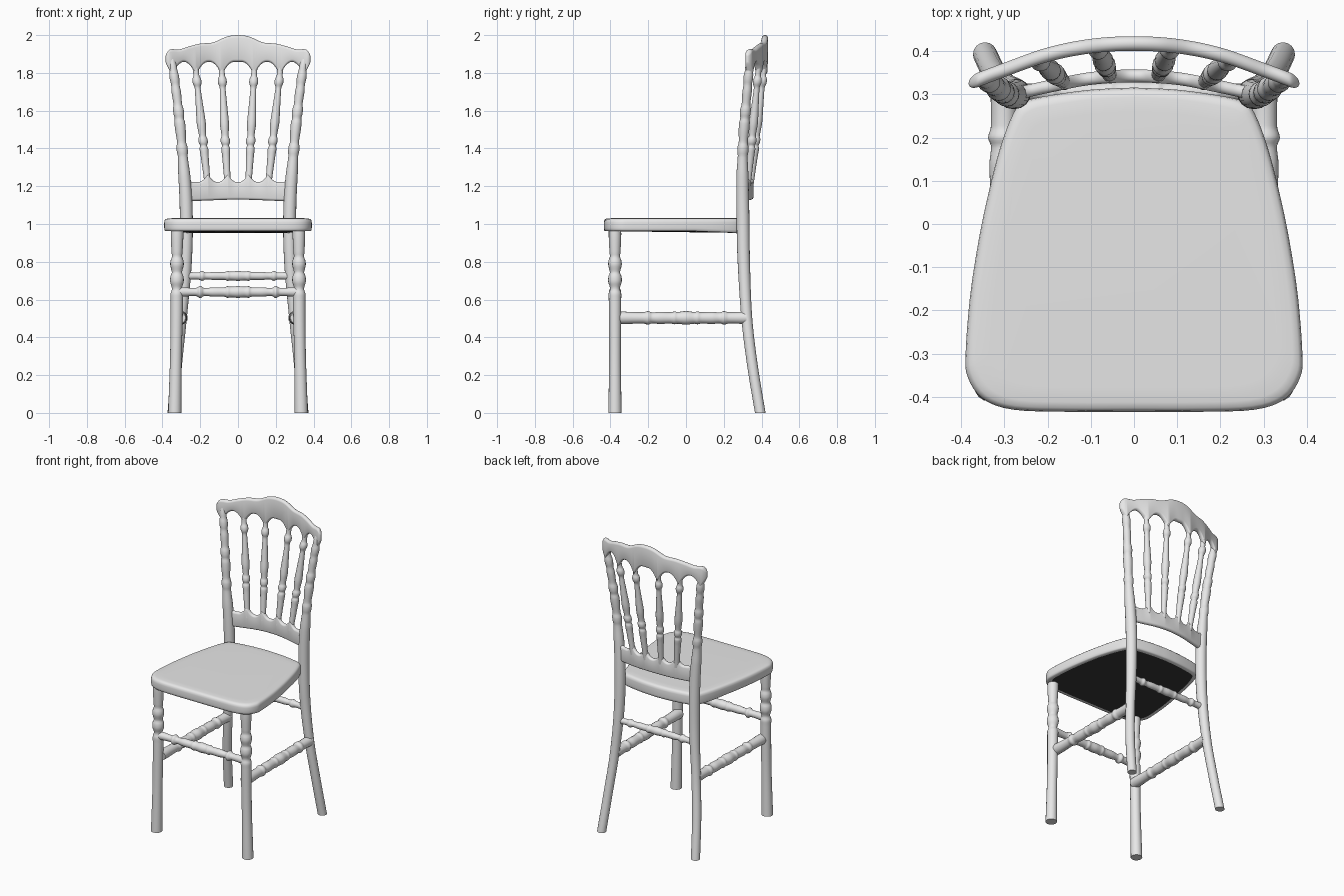
import bpy, bmesh, math

old = bpy.data.objects.get("Cube")
if old:
    bpy.data.objects.remove(old, do_unlink=True)


def material(name, value):
    m = bpy.data.materials.new(name)
    m.use_nodes = True
    col = (value, value, value, 1)
    m.diffuse_color = col
    m.node_tree.nodes["Principled BSDF"].inputs["Base Color"].default_value = col
    return m


GREY = material("light grey", 0.8)
DARK = material("dark underside", 0.04)


def smooth(knots):
    """Smooth function through (s, value) knots."""
    n = len(knots)

    def slope(i):
        a, b = knots[max(i - 1, 0)], knots[min(i + 1, n - 1)]
        return (b[1] - a[1]) / (b[0] - a[0])

    def f(s):
        s = min(max(s, knots[0][0]), knots[-1][0])
        i = 0
        while i < n - 2 and s > knots[i + 1][0]:
            i += 1
        (s0, a), (s1, b) = knots[i], knots[i + 1]
        h = s1 - s0
        t = (s - s0) / h
        e = t * t * (3 - 2 * t)
        return (a + (b - a) * e + h * slope(i) * t * (1 - t) ** 2
                - h * slope(i + 1) * t * t * (1 - t))
    return f


def mirrored(knots):
    return [(-s, v) for s, v in reversed(knots) if s > 0] + knots


def skin(name, rings, mats=(GREY,)):
    """Join a stack of vertex rings into a capped solid; the first cap takes the last material."""
    bm = bmesh.new()
    loops = [[bm.verts.new(p) for p in ring] for ring in rings]
    n = len(loops[0])
    for a, b in zip(loops, loops[1:]):
        for i in range(n):
            j = (i + 1) % n
            bm.faces.new((a[i], a[j], b[j], b[i]))
    first = bm.faces.new(loops[0][::-1])
    bm.faces.new(loops[-1])
    first.material_index = len(mats) - 1
    bmesh.ops.recalc_face_normals(bm, faces=bm.faces)
    mesh = bpy.data.meshes.new(name)
    bm.to_mesh(mesh)
    bm.free()
    obj = bpy.data.objects.new(name, mesh)
    bpy.context.collection.objects.link(obj)
    for m in mats:
        mesh.materials.append(m)
    bpy.ops.object.select_all(action="DESELECT")
    obj.select_set(True)
    bpy.context.view_layer.objects.active = obj
    bpy.ops.object.shade_smooth_by_angle(angle=math.radians(50))


def turned(name, axis, centre, radius, start, end, steps=90, sides=16):
    """Turned piece along an axis; centre(s) gives the other two coordinates."""
    rings = []
    for k in range(steps + 1):
        s = start + (end - start) * k / steps
        u, v = centre(s)
        ring = []
        for i in range(sides):
            a = math.tau * i / sides
            p = [u + radius(s) * math.cos(a), v + radius(s) * math.sin(a)]
            p.insert(axis, s)
            ring.append(p)
        rings.append(ring)
    skin(name, rings)


def rail(name, half, top, bottom, depth, thick, steps=140, sides=20):
    """Curved board across the back with rounded edges and ends."""
    rings = []
    for k in range(steps + 1):
        x = half * math.sin(math.pi * (k / steps - 0.5))
        inset = min(1, (half - abs(x)) / 0.022)
        taper = max(0.06, math.sqrt(1 - (1 - inset) ** 2))
        r = thick / 2 * taper
        mid = (top(x) + bottom(x)) / 2
        flat = (top(x) - bottom(x)) / 2 * (0.45 + 0.55 * taper) - r
        ring = []
        for i in range(sides):
            a = math.tau * (i + 0.5) / sides
            c, s = math.cos(a), math.sin(a)
            ring.append((x, depth(x) + r * c, mid + math.copysign(flat, s) + r * s))
        rings.append(ring)
    skin(name, rings)


def cusps(supports, width):
    """Peak height factor near each upright, giving arched edges between."""
    return lambda x: max(max(0, 1 - abs(abs(x) - s) / width) ** 2 for s in supports)


# Seat: rounded plan outline stacked in rings, underside dipping to the back
half_plan = [(0, -.435), (.15, -.435), (.28, -.43), (.35, -.405), (.385, -.355), (.39, -.3),
             (.38, -.17), (.362, -.05), (.342, .05), (.312, .17), (.28, .255), (.255, .283),
             (.2, .297), (.1, .311), (0, .316)]
fx = smooth([(i, p[0]) for i, p in enumerate(half_plan)])
fy = smooth([(i, p[1]) for i, p in enumerate(half_plan)])
last = len(half_plan) - 1
plan = [(fx(i / 4), fy(i / 4)) for i in range(last * 4 + 1)]
plan += [(-x, y) for x, y in plan[-2:0:-1]]
layers = [(.962, .93), (.962, .982), (.967, .996), (.978, 1), (1.008, 1), (1.02, .993),
          (1.027, .975), (1.03, .94), (1.031, .85)]


def seat_ring(z, k):
    return [(x * k, -.06 + (y + .06) * k, z - (.04 * max(0, y - .05) if z < 1 else 0))
            for x, y in plan]


skin("seat", [seat_ring(z, k) for z, k in layers], (GREY, DARK))

# Legs and back posts
front_r = smooth([(0, .035), (.3, .031), (.6, .033), (.635, .033), (.65, .027), (.665, .027),
                  (.695, .036), (.725, .034), (.742, .027), (.755, .029), (.785, .036),
                  (.81, .033), (.825, .027), (.85, .029), (.93, .033), (.98, .033)])
front_x = smooth([(0, .335), (.5, .325), (1, .322)])
back_x = smooth([(0, .345), (.25, .325), (.5, .3), (.8, .277), (1.1, .275), (1.4, .296),
                 (1.6, .315), (1.8, .34), (1.89, .352)])
back_y = smooth([(0, .393), (.25, .352), (.5, .322), (.8, .306), (1, .302), (1.3, .299),
                 (1.5, .307), (1.8, .332), (1.89, .338)])
back_r = smooth([(0, .028), (.5, .029), (.95, .034), (1.25, .032), (1.36, .026), (1.38, .029),
                 (1.41, .029), (1.43, .024), (1.5, .028), (1.54, .028), (1.56, .024), (1.58, .028),
                 (1.61, .028), (1.63, .023), (1.7, .025), (1.74, .022), (1.76, .025),
                 (1.79, .025), (1.81, .021), (1.84, .02), (1.89, .012)])
for side, label in ((1, "left"), (-1, "right")):
    turned(label + "_front_leg", 2, lambda z: (side * front_x(z), -.376), front_r, 0, .98, 110)
    turned(label + "_back_leg_and_post", 2, lambda z: (side * back_x(z), back_y(z)),
           back_r, 0, 1.89, 190)

# Stretchers
front_st = smooth(mirrored([(0, .031), (.04, .028), (.055, .031), (.07, .025), (.13, .025),
                            (.18, .021), (.2, .033), (.22, .022), (.31, .026)]))
back_st = smooth(mirrored([(0, .026), (.04, .023), (.055, .026), (.07, .021), (.13, .021),
                           (.17, .018), (.19, .026), (.21, .019), (.28, .022)]))
side_st = smooth(mirrored([(0, .036), (.045, .031), (.06, .034), (.08, .03), (.14, .032),
                           (.18, .029), (.2, .036), (.225, .03), (.33, .033)]))
turned("front_stretcher", 0, lambda x: (-.376, .64), front_st, -.31, .31, 110)
turned("back_stretcher", 0, lambda x: (.306, .725), back_st, -.27, .27, 110)
for side, label in ((1, "left"), (-1, "right")):
    turned(label + "_side_stretcher", 1, lambda y: (side * (.305 - .015 * y), .503),
           side_st, -.37, .32, 120)

# Crest rail and lower back rail
crest_top = smooth(mirrored([(0, 2), (.06, 1.992), (.13, 1.962), (.2, 1.955), (.26, 1.94),
                             (.31, 1.925), (.36, 1.924), (.385, 1.905)]))
crest_y = smooth(mirrored([(0, .418), (.1, .412), (.2, .392), (.3, .357), (.385, .325)]))
crest_cusp = cusps((.085, .222, .35), .065)
rail("crest_rail", .383, crest_top, lambda x: 1.858 - .07 * crest_cusp(x), crest_y, .034)

low_y = smooth(mirrored([(0, .343), (.1, .337), (.2, .318), (.28, .3)]))
low_cusp = cusps((.055, .16, .285), .05)
rail("lower_back_rail", .285, lambda x: 1.222 + .045 * low_cusp(x),
     lambda x: 1.125 + .004 * math.cos(x * 11), low_y, .03)

# Fanned back spindles
low, high = 1.2, 1.83
spindle_r = smooth([(low, .016), (1.25, .017), (1.36, .021), (1.4, .023), (1.415, .018),
                    (1.43, .024), (1.45, .024), (1.465, .019), (1.53, .024), (1.6, .021),
                    (1.7, .016), (1.725, .016), (1.745, .023), (1.765, .023), (1.785, .016),
                    (high, .016)])


def spindle(name, x0, x1):
    y0, y1 = low_y(x0), crest_y(x1)

    def centre(z):
        t = (z - low) / (high - low)
        return x0 + (x1 - x0) * t, y0 + (y1 - y0) * t
    turned(name, 2, centre, spindle_r, low, high, 100, 14)


for side, label in ((1, "left"), (-1, "right")):
    spindle(label + "_inner_spindle", side * .055, side * .087)
    spindle(label + "_outer_spindle", side * .16, side * .225)
